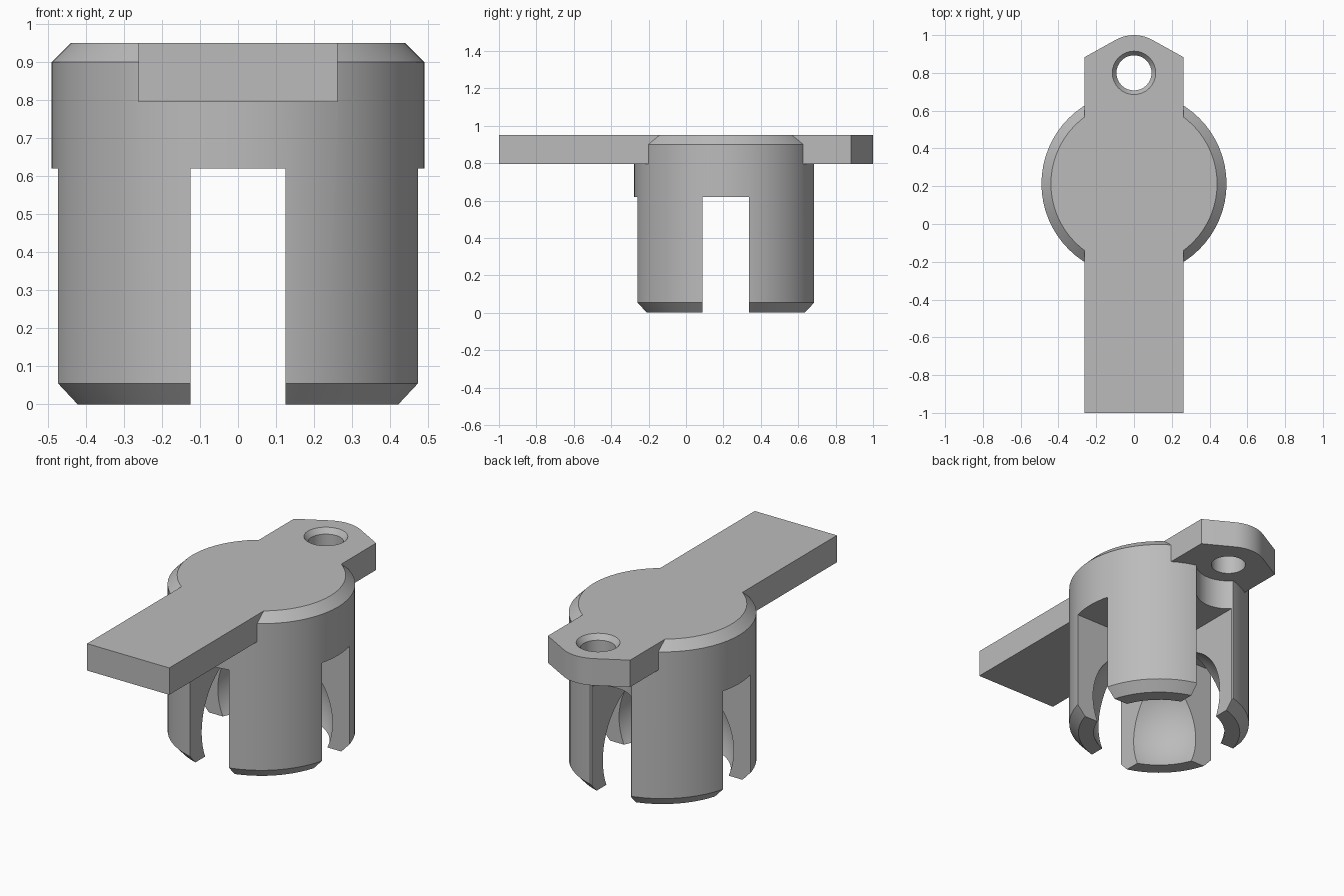
import bpy, bmesh, math

old = bpy.data.objects.get("Cube")
if old:
    bpy.data.objects.remove(old, do_unlink=True)

CY = 0.213       # centre of the round body along y
HOLE_Y = 0.80    # centre of the screw hole
TOP, UNDER = 0.95, 0.795

grey = bpy.data.materials.new("plain grey")
grey.use_nodes = True
colour = (0.5, 0.5, 0.5, 1)
grey.diffuse_color = colour
grey.node_tree.nodes["Principled BSDF"].inputs["Base Color"].default_value = colour


def make_object(name, bm):
    bmesh.ops.recalc_face_normals(bm, faces=bm.faces)
    mesh = bpy.data.meshes.new(name)
    bm.to_mesh(mesh)
    bm.free()
    mesh.materials.append(grey)
    obj = bpy.data.objects.new(name, mesh)
    bpy.context.collection.objects.link(obj)
    return obj


def turned(name, profile, y, steps=64):
    """Solid of stacked rings from (radius, height) pairs."""
    bm = bmesh.new()
    rings = []
    for r, z in profile:
        angles = [2 * math.pi * i / steps for i in range(steps)]
        rings.append([bm.verts.new((r * math.cos(a), y + r * math.sin(a), z)) for a in angles])
    for low, high in zip(rings, rings[1:]):
        for i in range(steps):
            j = (i + 1) % steps
            bm.faces.new((low[i], low[j], high[j], high[i]))
    bm.faces.new(rings[0])
    bm.faces.new(rings[-1])
    return make_object(name, bm)


def extruded(name, outline, z0, z1):
    bm = bmesh.new()
    face = bm.faces.new([bm.verts.new((x, y, z0)) for x, y in outline])
    up = bmesh.ops.extrude_face_region(bm, geom=[face])["geom"]
    verts = [v for v in up if isinstance(v, bmesh.types.BMVert)]
    bmesh.ops.translate(bm, verts=verts, vec=(0, 0, z1 - z0))
    return make_object(name, bm)


def box(name, hx, hy, z0, z1):
    corners = [(-hx, CY - hy), (hx, CY - hy), (hx, CY + hy), (-hx, CY + hy)]
    return extruded(name, corners, z0, z1)


def combine(target, tool, operation):
    mod = target.modifiers.new(operation.lower(), "BOOLEAN")
    mod.operation, mod.solver, mod.object = operation, "EXACT", tool
    bpy.ops.object.select_all(action="DESELECT")
    bpy.context.view_layer.objects.active = target
    target.select_set(True)
    bpy.ops.object.modifier_apply(modifier=mod.name)
    bpy.data.objects.remove(tool, do_unlink=True)


# Round body, bevelled at both ends
body = turned("clip_body", [(0.44, 0), (0.49, 0.055), (0.49, 0.90), (0.44, TOP)], CY)

# Two crossed slots leave four legs
combine(body, box("slot_along_y", 0.125, 0.8, -0.2, 0.62), "DIFFERENCE")
combine(body, box("slot_along_x", 0.8, 0.125, -0.2, 0.62), "DIFFERENCE")

# Ball socket inside the legs
ball = bmesh.new()
bmesh.ops.create_uvsphere(ball, u_segments=48, v_segments=32, radius=0.387)
bmesh.ops.translate(ball, verts=ball.verts, vec=(0, CY, 0.15))
combine(body, make_object("ball_socket", ball), "DIFFERENCE")

# Screw clearance down the back
combine(body, turned("screw_clearance", [(0.175, -0.2), (0.175, UNDER)], HOLE_Y), "DIFFERENCE")

# Flat arm with a rounded, pointed tab at the back
arc = [math.radians(60 + 6 * i) for i in range(11)]
tip = [(0.2 * math.cos(a), HOLE_Y + 0.2 * math.sin(a)) for a in arc]
outline = [(-0.262, -1), (0.262, -1), (0.262, 0.883)] + tip + [(-0.262, 0.883)]
combine(body, extruded("arm_plate", outline, UNDER, TOP), "UNION")

# Countersunk hole through the tab
hole = [(0.093, 0.7), (0.093, 0.92), (0.115, TOP), (0.115, 1.1)]
combine(body, turned("screw_hole", hole, HOLE_Y, 32), "DIFFERENCE")

bpy.ops.object.shade_smooth_by_angle(angle=math.radians(25))
